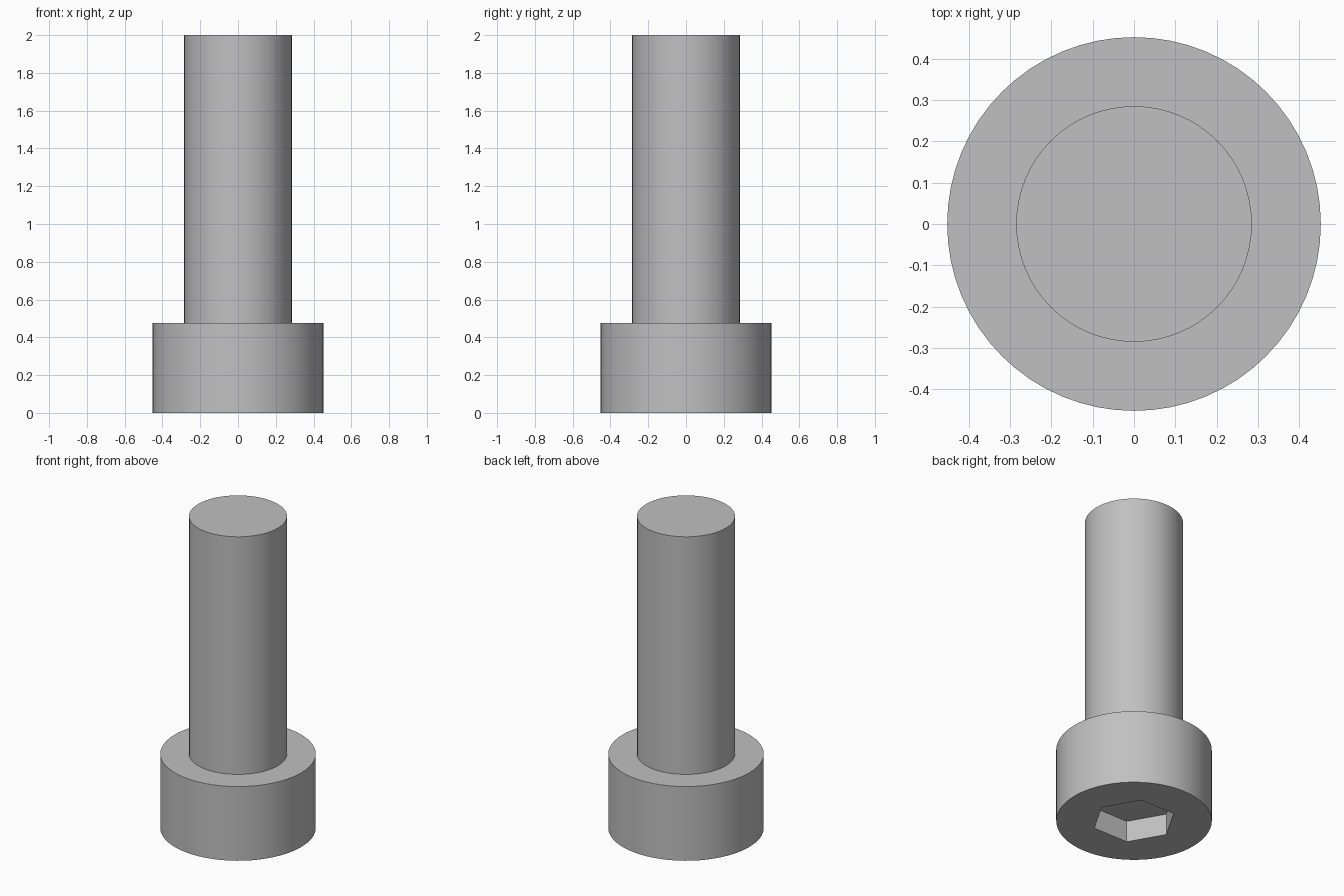
import bpy
import bmesh
from math import cos, sin, tau, radians

if "Cube" in bpy.data.objects:
    bpy.data.objects.remove(bpy.data.objects["Cube"], do_unlink=True)

SEGMENTS = 64
HEAD_RADIUS, HEAD_TOP = 0.452, 0.476
SHANK_RADIUS, SHANK_TOP = 0.285, 2.0
SOCKET_RADIUS, SOCKET_DEPTH = 0.245, 0.137

# Plain grey steel
steel = bpy.data.materials.new("grey steel")
steel.use_nodes = True
grey = (0.53, 0.53, 0.53, 1)
steel.diffuse_color = grey
steel.node_tree.nodes["Principled BSDF"].inputs["Base Color"].default_value = grey


def ring(bm, radius, z, count):
    """Closed loop of vertices at one height."""
    return [bm.verts.new((radius * cos(tau * i / count),
                          radius * sin(tau * i / count), z))
            for i in range(count)]


def bridge(bm, lower, upper):
    """Wall of quads between two equal loops."""
    n = len(lower)
    for i in range(n):
        j = (i + 1) % n
        bm.faces.new((lower[i], lower[j], upper[j], upper[i]))


def loop_edges(bm, loop):
    return [bm.edges.get((v, loop[i - 1])) for i, v in enumerate(loop)]


bm = bmesh.new()

# Head, shoulder and shank
head_bottom = ring(bm, HEAD_RADIUS, 0, SEGMENTS)
head_top = ring(bm, HEAD_RADIUS, HEAD_TOP, SEGMENTS)
shank_bottom = ring(bm, SHANK_RADIUS, HEAD_TOP, SEGMENTS)
shank_top = ring(bm, SHANK_RADIUS, SHANK_TOP, SEGMENTS)
bridge(bm, head_bottom, head_top)
bridge(bm, head_top, shank_bottom)
bridge(bm, shank_bottom, shank_top)
bm.faces.new(shank_top)

# Hexagonal socket sunk into the head
socket_rim = ring(bm, SOCKET_RADIUS, 0, 6)
socket_floor = ring(bm, SOCKET_RADIUS, SOCKET_DEPTH, 6)
bridge(bm, socket_rim, socket_floor)
bm.faces.new(socket_floor)

# Flat face of the head around the socket
bmesh.ops.triangle_fill(
    bm, use_beauty=True,
    edges=loop_edges(bm, head_bottom) + loop_edges(bm, socket_rim))
bmesh.ops.recalc_face_normals(bm, faces=bm.faces)

mesh = bpy.data.meshes.new("socket_head_bolt")
bm.to_mesh(mesh)
bm.free()
mesh.materials.append(steel)
bolt = bpy.data.objects.new("socket_head_bolt", mesh)
bpy.context.collection.objects.link(bolt)

# Smooth round walls with sharp rims
bpy.ops.object.select_all(action="DESELECT")
bolt.select_set(True)
bpy.context.view_layer.objects.active = bolt
bpy.ops.object.shade_smooth_by_angle(angle=radians(30))
